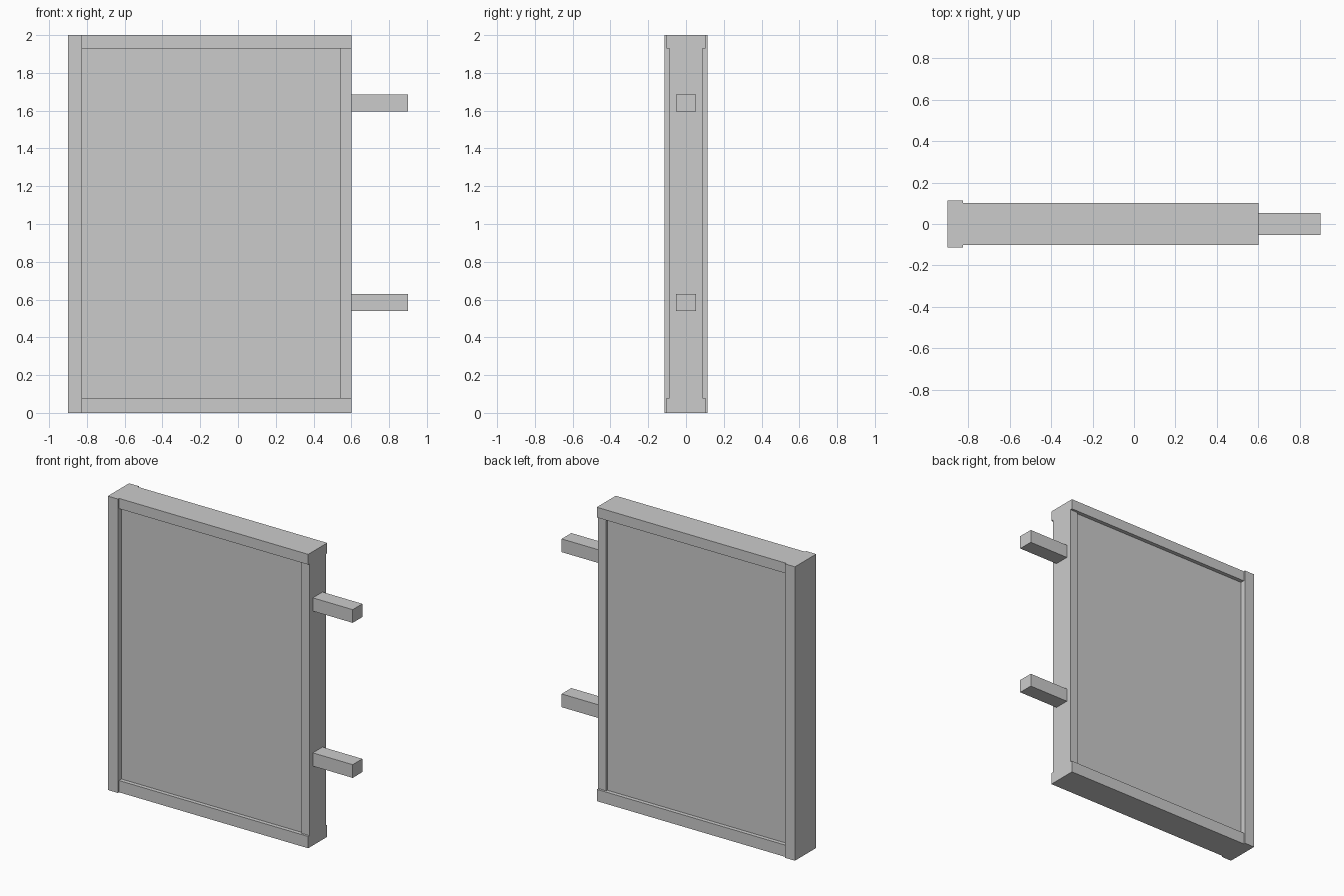
import bpy
import bmesh

old = bpy.data.objects.get("Cube")
if old:
    bpy.data.objects.remove(old, do_unlink=True)

# Single plain grey
grey = bpy.data.materials.new("plain grey")
grey.use_nodes = True
colour = (0.6, 0.6, 0.6, 1.0)
grey.diffuse_color = colour
grey.node_tree.nodes["Principled BSDF"].inputs["Base Color"].default_value = colour


def box(name, x0, x1, half_depth, z0, z1):
    """Flat-faced box, centred on y = 0."""
    bm = bmesh.new()
    bmesh.ops.create_cube(bm, size=1)
    for v in bm.verts:
        v.co.x = x1 if v.co.x > 0 else x0
        v.co.y = half_depth if v.co.y > 0 else -half_depth
        v.co.z = z1 if v.co.z > 0 else z0
    mesh = bpy.data.meshes.new(name)
    bm.to_mesh(mesh)
    bm.free()
    mesh.materials.append(grey)
    obj = bpy.data.objects.new(name, mesh)
    bpy.context.collection.objects.link(obj)
    return obj


LEFT, POST, STILE, RIGHT = -0.9, -0.825, 0.54, 0.6
LOW, HIGH, TOP = 0.08, 1.93, 2.0

# Frame: thick closing post, two rails, thinner hinge stile
box("closing_post", LEFT, POST, 0.114, 0, TOP)
box("bottom_rail", POST, RIGHT, 0.102, 0, LOW)
box("top_rail", POST, RIGHT, 0.102, HIGH, TOP)
box("hinge_stile", STILE, RIGHT, 0.087, LOW, HIGH)

# Recessed infill panel
box("infill_panel", POST, STILE, 0.075, LOW, HIGH)

# Hinge arms
for name, z in (("lower_hinge_arm", 0.585), ("upper_hinge_arm", 1.64)):
    box(name, RIGHT, 0.9, 0.052, z - 0.045, z + 0.045)
